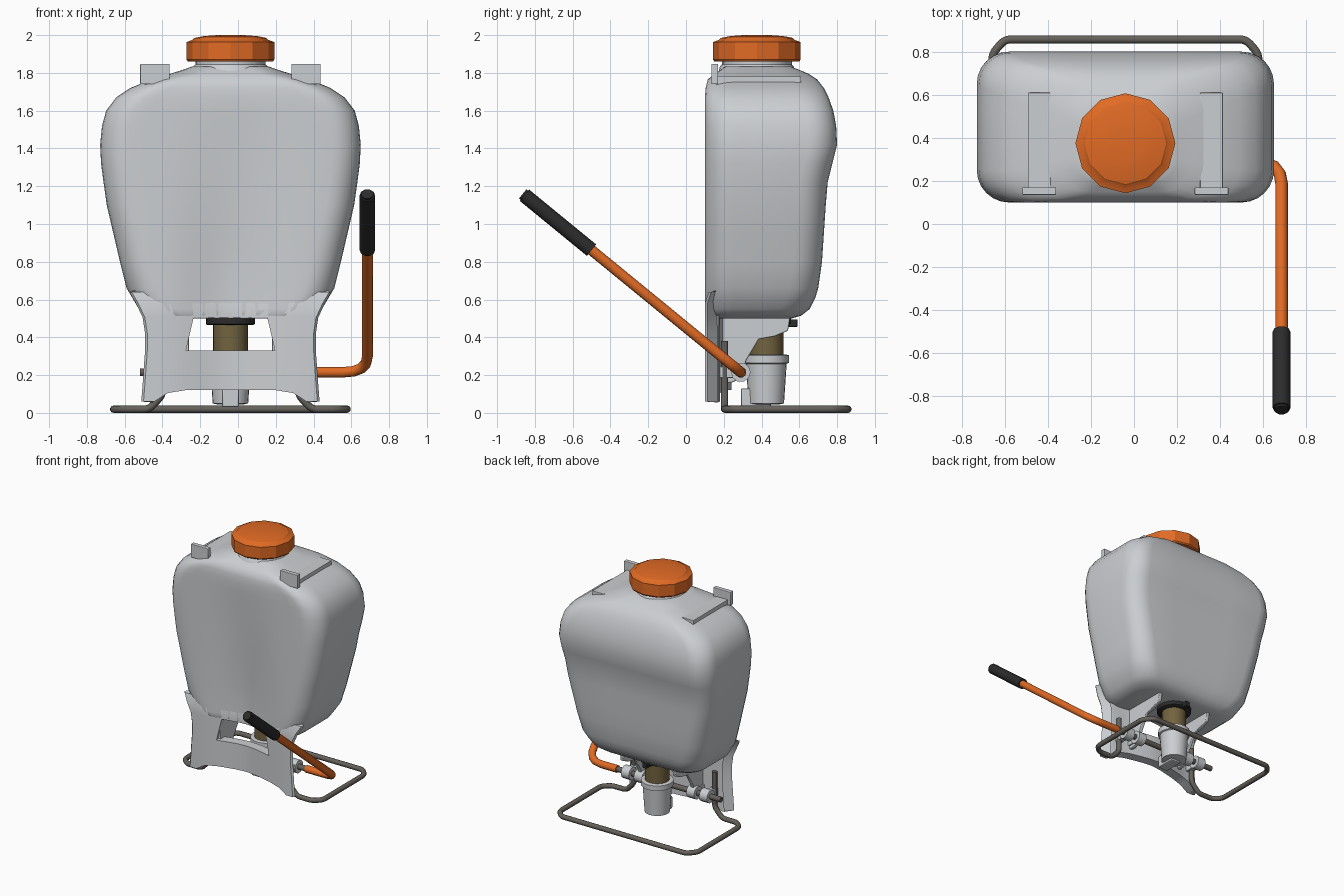
import bpy, bmesh, math
from mathutils import Vector

if "Cube" in bpy.data.objects:
    bpy.data.objects.remove(bpy.data.objects["Cube"])

C = -0.04  # x of the tank's mirror plane


def material(name, rgb):
    m = bpy.data.materials.new(name)
    m.diffuse_color = (*rgb, 1)
    m.use_nodes = True
    m.node_tree.nodes["Principled BSDF"].inputs["Base Color"].default_value = m.diffuse_color
    return m


WHITE = material("pale_grey_plastic", (0.60, 0.62, 0.64))
ORANGE = material("orange", (0.75, 0.145, 0.018))
BLACK = material("black_rubber", (0.025, 0.025, 0.025))
STEEL = material("grey_steel", (0.13, 0.12, 0.105))
BRASS = material("brown_brass", (0.17, 0.125, 0.05))


def finish(ob, mat, angle=40):
    bpy.ops.object.select_all(action='DESELECT')
    bpy.context.view_layer.objects.active = ob
    ob.select_set(True)
    if ob.type == 'CURVE' or ob.modifiers:
        bpy.ops.object.convert(target='MESH')
        ob = bpy.context.object
    ob.data.materials.clear()
    ob.data.materials.append(mat)
    bpy.ops.object.shade_smooth_by_angle(angle=math.radians(angle))
    return ob


def mesh(name, verts, faces, mat, angle=40, mods=(), recalc=True):
    me = bpy.data.meshes.new(name)
    me.from_pydata(verts, [], faces)
    if recalc:
        bm = bmesh.new()
        bm.from_mesh(me)
        bmesh.ops.recalc_face_normals(bm, faces=bm.faces)
        bm.to_mesh(me)
        bm.free()
    ob = bpy.data.objects.new(name, me)
    bpy.context.collection.objects.link(ob)
    for kind, props in mods:
        m = ob.modifiers.new(kind, kind)
        for k, v in props.items():
            setattr(m, k, v)
    return finish(ob, mat, angle)


def loft(name, rings, mat, angle=40):
    n = len(rings[0])
    faces = [(r * n + i, r * n + (i + 1) % n, (r + 1) * n + (i + 1) % n, (r + 1) * n + i)
             for r in range(len(rings) - 1) for i in range(n)]
    faces += [tuple(range(n))[::-1], tuple((len(rings) - 1) * n + i for i in range(n))]
    return mesh(name, [p for r in rings for p in r], faces, mat, angle)


def lathe(name, x, y, profile, mat, n=24, angle=40):
    return loft(name, [[(x + r * math.cos(2 * math.pi * i / n), y + r * math.sin(2 * math.pi * i / n), z)
                        for i in range(n)] for r, z in profile], mat, angle)


def prism(name, yz, x, width, mat, bevel=0.006):
    rings = [[(x + s * width / 2, y, z) for y, z in yz] for s in (-1, 1)]
    ob = loft(name, rings, mat)
    b = ob.modifiers.new("bevel", 'BEVEL')
    b.width, b.segments = bevel, 2
    return finish(ob, mat)


def box(name, x, y, z, mat, bevel=0.004):
    (y0, y1), (z0, z1) = y, z
    return prism(name, [(y0, z0), (y1, z0), (y1, z1), (y0, z1)], sum(x) / 2, x[1] - x[0], mat, bevel)


def tube(name, pts, radius, mat, bend=0.06, cyclic=False):
    pts = [Vector(p) for p in pts]
    path = [pts[0]]
    for a, b, c in zip(pts, pts[1:], pts[2:]):  # round each corner
        p = b + (a - b).normalized() * min(bend, (a - b).length * 0.49)
        q = b + (c - b).normalized() * min(bend, (c - b).length * 0.49)
        path += [p * (1 - t) ** 2 + b * 2 * t * (1 - t) + q * t * t for t in (0, .25, .5, .75, 1)]
    path.append(pts[-1])
    cu = bpy.data.curves.new(name, 'CURVE')
    cu.dimensions, cu.bevel_depth, cu.bevel_resolution, cu.use_fill_caps = '3D', radius, 3, True
    sp = cu.splines.new('POLY')
    sp.points.add(len(path) - 1)
    for s, p in zip(sp.points, path):
        s.co = (*p, 1)
    ob = bpy.data.objects.new(name, cu)
    bpy.context.collection.objects.link(ob)
    return finish(ob, mat)


def recess(x, z):
    """Depth of the V-shaped hollow down the front."""
    fade = max(0, min(1, (1.65 - z) / 0.9))
    t = max(0, 1 - abs(x) / 0.36)
    return 0.06 * fade * t * t * (3 - 2 * t)


# Tank: rounded rectangular sections (z, half width, front y, back y)
def section(z, w, y0, y1):
    r = min(0.15, w * 0.5, (y1 - y0) * 0.4)
    fx = w - r
    half = [(fx * i / 7, y0) for i in range(8)]
    half += [(fx + r * math.sin(a), y0 + r - r * math.cos(a)) for a in (math.pi / 12 * i for i in range(1, 7))]
    half += [(w, (y0 + y1) / 2)]
    half += [(fx + r * math.cos(a), y1 - r + r * math.sin(a)) for a in (math.pi / 12 * i for i in range(7))]
    half += [(fx / 2, y1), (0, y1)]
    ring = half + [(-x, y) for x, y in half[-2:0:-1]]
    return [(C + x, y + (recess(x, z) if y < y0 + 0.01 else 0), z) for x, y in ring]


levels = [(.50, .38, .11, .56), (.515, .44, .10, .61), (.55, .485, .10, .655), (.61, .52, .10, .685),
          (.66, .55, .10, .70), (.8, .585, .10, .72), (.95, .62, .10, .73), (1.1, .655, .10, .74),
          (1.22, .672, .10, .75), (1.32, .685, .10, .775), (1.42, .69, .10, .80), (1.52, .68, .10, .795),
          (1.6, .658, .10, .78), (1.67, .605, .10, .755), (1.72, .53, .104, .73), (1.765, .42, .115, .695),
          (1.795, .32, .15, .65), (1.82, .24, .19, .59), (1.835, .2, .21, .55)]
loft("tank", [section(*l) for l in levels], WHITE, 45)
lathe("neck", C, .375, [(.21, 1.78), (.195, 1.835), (.185, 1.845), (.185, 1.88)], WHITE)

# Twelve-sided filler cap with domed top
lathe("cap", C, .375, [(.18, 1.86), (.225, 1.86), (.232, 1.87), (.232, 1.963), (.2, 1.975), (.19, 1.985),
                       (.14, 1.995), (.07, 2.0), (.005, 2.0)], ORANGE, 12, 25)

# Strap rails and hooks on the shoulders
for s, side in ((-1, "left"), (1, "right")):
    x = C + s * .4
    box(side + "_strap_hook", (x - .078, x + .078), (.135, .17), (1.74, 1.848), WHITE)
    box(side + "_strap_rail", (x - .053, x + .053), (.16, .61), (1.7, 1.782), WHITE)

# Lower front frame: grid with a trapezoid window and arched foot edge
rows = [(.06, .24, .472), (.15, .24, .465), (.25, .24, .458), (.33, .235, .452), (.42, .215, .452),
        (.505, .195, .465), (.58, .2, .50), (.64, .2, .535)]
verts = []
for k, (z, h, w) in enumerate(rows):
    half = [0, h * .35, h * .7, h, h + (w - h) * .4, h + (w - h) * .7, w - .012, w]
    for x in [-a for a in half[:0:-1]] + half:
        zz = z
        if k == 0:
            zz = .06 if abs(x) > .39 else (.105 if abs(x) > .32 else .12)
        edge = .014 if abs(x) == w else 0
        verts.append((C + x, .1 + recess(x, z) + edge + (.02 if k == 7 else 0), zz))
n = 15
faces = [(k * n + i, k * n + i + 1, (k + 1) * n + i + 1, (k + 1) * n + i)
         for k in range(7) for i in range(14) if not (k in (3, 4) and 4 <= i < 10)]
mesh("front_frame", verts, faces, WHITE, 45, [('SOLIDIFY', dict(thickness=.08, offset=-1))], recalc=False)

# Gussets and pivot sleeves under the tank
for s, side in ((-1, "left"), (1, "right")):
    prism(side + "_gusset", [(.15, .53), (.555, .53), (.54, .435), (.47, .405), (.385, .39), (.32, .28),
                             (.29, .18), (.24, .16), (.15, .16)], C + s * .235, .03, WHITE)
    for d in (.235, .35):
        x = C + s * d
        tube(side + "_pivot_sleeve", [(x - .035, .29, .215), (x + .035, .29, .215)], .052, WHITE)
        box(side + "_sleeve_mount", (x - .025, x + .025), (.16, .27), (.185, .245), WHITE)

# Pump: cup, cylinder, ring and clip
lathe("pump_cup", C, .425, [(.07, .045), (.094, .05), (.108, .26), (.12, .265), (.12, .305), (.1, .31)], WHITE)
box("cup_rib", (C - .045, C + .045), (.29, .45), (.03, .13), WHITE, .01)
lathe("pump_cylinder", C, .425, [(.092, .29), (.092, .51)], BRASS)
lathe("pump_ring", C, .425, [(.12, .465), (.13, .47), (.13, .5), (.12, .51)], BLACK)
box("ring_clip", (C - .02, C + .02), (.53, .59), (.455, .495), BLACK)

# Pivot rod and pump lever with grip
tube("pivot_rod", [(-.52, .29, .215), (.44, .29, .215)], .022, STEEL)
start, end = Vector((.685, .29, .215)), Vector((.685, -.855, 1.152))
grip = start.lerp(end, .69)
tube("pump_lever", [(.41, .29, .215), start, start.lerp(end, .75)], .029, ORANGE, .13)
tip = (end - grip).normalized() * .012
tube("lever_grip", [grip, end], .041, BLACK)
tube("grip_end", [end, end + tip], .033, BLACK)

# Bent-wire stand
right = [(.36, .205, .385), (.36, .205, .10), (.43, .205, .025), (.56, .205, .025), (.618, .26, .025),
         (.618, .79, .025), (.56, .857, .025)]
pts = [(C + x, y, z) for x, y, z in right] + [(C - x, y, z) for x, y, z in right[::-1]]
tube("wire_stand", pts, .0195, STEEL, .03)
zmin = .025 - .0195
for ob in bpy.data.objects:  # rest the stand on the floor
    if ob.name == "wire_stand":
        ob.location.z -= zmin
